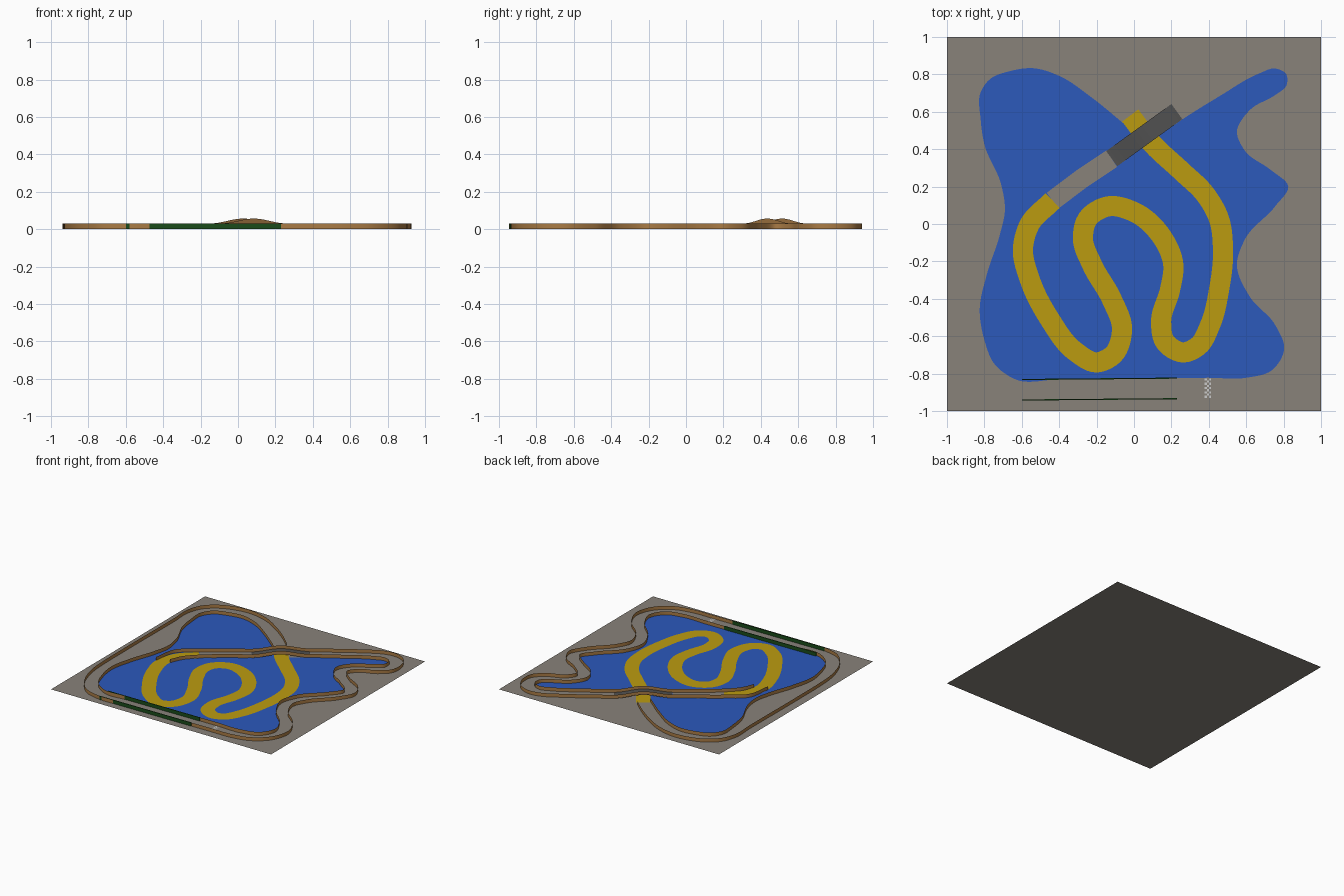
import bpy, bmesh
from math import cos, pi
from mathutils import Vector

if "Cube" in bpy.data.objects:
    bpy.data.objects.remove(bpy.data.objects["Cube"])

MID, DIR = Vector((0.055, 0.475)), Vector((0.81, 0.585)).normalized()
SIDE = Vector((-DIR.y, DIR.x))
HALF = 0.215                       # half length of the bridge
FLOOR, TOP = 0.002, 0.031


def material(name, rgb):
    m = bpy.data.materials.new(name)
    m.diffuse_color = (*rgb, 1)
    m.use_nodes = True
    m.node_tree.nodes["Principled BSDF"].inputs["Base Color"].default_value = m.diffuse_color
    return m


GROUND = material("ground_grey", (0.25, 0.225, 0.195))
WATER = material("water_blue", (0.025, 0.1, 0.5))
SAND = material("sand_yellow", (0.5, 0.33, 0.005))
WOOD = material("wood_brown", (0.4, 0.2, 0.06))
HEDGE = material("hedge_green", (0.01, 0.07, 0.01))
DARK = material("bridge_grey", (0.08, 0.08, 0.08))
WHITE = material("line_white", (0.8, 0.8, 0.8))


def add(name, verts, faces, mat):
    me = bpy.data.meshes.new(name)
    me.from_pydata([tuple(v) for v in verts], [], faces)
    me.materials.append(mat)
    ob = bpy.data.objects.new(name, me)
    bpy.context.collection.objects.link(ob)
    return ob


def spline(pts, step=0.02):
    """Smooth curve through the points, with chord-length tangents."""
    p = [Vector(q) for q in pts]
    p = [p[0] * 2 - p[1]] + p + [p[-1] * 2 - p[-2]]
    out = []
    for a, b, c, d in zip(p, p[1:], p[2:], p[3:]):
        l0, l1, l2 = (b - a).length, (c - b).length, (d - c).length
        m1 = l1 * ((b - a) / l0 - (c - a) / (l0 + l1) + (c - b) / l1)
        m2 = l1 * ((c - b) / l1 - (d - b) / (l1 + l2) + (d - c) / l2)
        n = max(2, round(l1 / step))
        for i in range(n):
            t = i / n
            out.append(b * (2*t**3 - 3*t*t + 1) + m1 * (t**3 - 2*t*t + t)
                       + c * (3*t*t - 2*t**3) + m2 * (t**3 - t*t))
    return out + [p[-2]]


def bump(q):
    """Height of the bridge arch at a ground position."""
    t, s = (q - MID).dot(DIR), (q - MID).dot(SIDE)
    if abs(t) > HALF or abs(s) > 0.08:
        return 0
    return 0.026 * (0.5 + 0.5 * cos(pi * t / HALF))


def strip_faces(n):
    return [(2*i, 2*i + 1, 2*i + 3, 2*i + 2) for i in range(n - 1)]


def wall(name, path):
    verts = []
    for q in path:
        h = bump(q)
        verts += [(q.x, q.y, FLOOR + h), (q.x, q.y, TOP + h)]
    ob = add(name, verts, strip_faces(len(path)), WOOD)
    ob.data.polygons.foreach_set("use_smooth", [True] * len(ob.data.polygons))


def lane(name, path, width, z, mat):
    verts = []
    for i, q in enumerate(path):
        t = (path[min(i + 1, len(path) - 1)] - path[max(i - 1, 0)]).normalized()
        n = Vector((-t.y, t.x)) * width / 2
        h = z + bump(q)
        verts += [(*(q + n), h), (*(q - n), h)]
    add(name, verts, [f[::-1] for f in strip_faces(len(path))][::1], mat).data.flip_normals()


# Ground slab surface
add("ground", [(-1, -1, 0), (1, -1, 0), (1, 1, 0), (-1, 1, 0)], [(0, 1, 2, 3)], GROUND)

# Inner kerb wall: bridge side, right bends, bottom straight, left side, top lobe
inner = spline([(-.54, -.11), (-.5, -.02), (-.396, .09), (-.25, .2), (-.09, .31), (.085, .435),
                (.26, .56), (.46, .685), (.67, .805), (.755, .832), (.815, .8), (.815, .74),
                (.755, .69), (.62, .61), (.55, .49), (.594, .39), (.73, .29), (.825, .2),
                (.755, .095), (.594, -.08), (.55, -.215), (.62, -.39), (.755, -.54),
                (.803, -.67), (.74, -.78), (.6, -.822), (.4, -.822), (-.4, -.83), (-.63, -.832),
                (-.745, -.75), (-.8, -.62), (-.825, -.457), (-.787, -.27), (-.717, -.056),
                (-.69, .078), (-.71, .21), (-.8, .426), (-.82, .56), (-.82, .705),
                (-.77, .775), (-.664, .817), (-.54, .833), (-.396, .79), (-.235, .683),
                (-.05, .533)])
wall("inner_wall", inner)

# Outer kerb wall in the same order
outer = spline([(-.648, -.14), (-.61, .05), (-.466, .17), (-.3, .285), (-.145, .39), (.03, .515),
                (.2, .64), (.37, .75), (.54, .855), (.675, .925), (.765, .94), (.87, .9),
                (.925, .8), (.915, .69), (.835, .615), (.7, .55), (.655, .48), (.73, .4),
                (.88, .3), (.925, .196), (.86, .07), (.7, -.11), (.653, -.21), (.7, -.35),
                (.835, -.484), (.905, -.645), (.86, -.79), (.73, -.896), (.594, -.928),
                (.4, -.932), (-.4, -.94), (-.61, -.94), (-.744, -.9), (-.85, -.78),
                (-.915, -.59), (-.93, -.4), (-.932, -.2), (-.93, .5), (-.93, .7), (-.89, .8),
                (-.8, .88), (-.664, .93), (-.54, .94), (-.396, .908), (-.235, .82),
                (-.1, .72), (.005, .625)])
wall("outer_wall", outer)

# Water fills everything inside the inner wall
shore = inner[next(i for i, q in enumerate(inner) if q.x > 0.08):]
water = add("water", [(q.x, q.y, 0.002) for q in shore], [tuple(range(len(shore)))], WATER)
bm = bmesh.new()
bm.from_mesh(water.data)
bmesh.ops.triangulate(bm, faces=bm.faces[:])
for f in bm.faces:
    if f.normal.z < 0:
        f.normal_flip()
bm.to_mesh(water.data)
bm.free()

# Winding sand track, passing under the bridge
sand = spline([(-.02, .58), (.09, .437), (.257, .28), (.38, .16), (.455, .025), (.476, -.136),
               (.455, -.35), (.407, -.54), (.34, -.655), (.265, -.687), (.166, -.63),
               (.145, -.52), (.193, -.35), (.21, -.216), (.14, -.056), (.005, .062),
               (-.14, .094), (-.25, .025), (-.273, -.08), (-.225, -.216), (-.118, -.404),
               (-.064, -.564), (-.112, -.7), (-.198, -.74), (-.316, -.68), (-.45, -.51),
               (-.557, -.297), (-.594, -.136), (-.557, 0), (-.435, .125)])
flat = bump
bump = lambda q: 0                 # the sand stays level beneath the arch
lane("sand_track", sand, 0.108, 0.004, SAND)
bump = flat

# Grey approach road and arched bridge deck
start, end = MID - DIR * HALF, MID + DIR * HALF
lane("bridge_approach", [Vector((-.435, .125)), Vector((-.28, .242)), start], 0.105, 0.004, GROUND)
lane("bridge_deck", [start.lerp(end, i / 24) for i in range(25)], 0.1, 0.006, DARK)

# Hedges along the bottom straight
for name, ya, yb in (("inner_hedge", -.8315, -.824), ("outer_hedge", -.941, -.934)):
    w = 0.003
    v = [(x, y + s, z) for x, y in ((-.6, ya), (.23, yb)) for s in (-w, w) for z in (FLOOR, TOP)]
    add(name, v, [(0, 1, 3, 2), (4, 6, 7, 5), (0, 4, 5, 1), (2, 3, 7, 6), (1, 5, 7, 3),
                  (0, 2, 6, 4)], HEDGE)

# Checkered start line
c = 0.0115
verts, faces = [], []
for i in range(3):
    for j in range(9):
        if (i + j) % 2 == 0:
            x, y, k = 0.378 + i * c, -0.929 + j * c, len(verts)
            verts += [(x, y, .003), (x + c, y, .003), (x + c, y + c, .003), (x, y + c, .003)]
            faces.append((k, k + 1, k + 2, k + 3))
add("start_line", verts, faces, WHITE)
